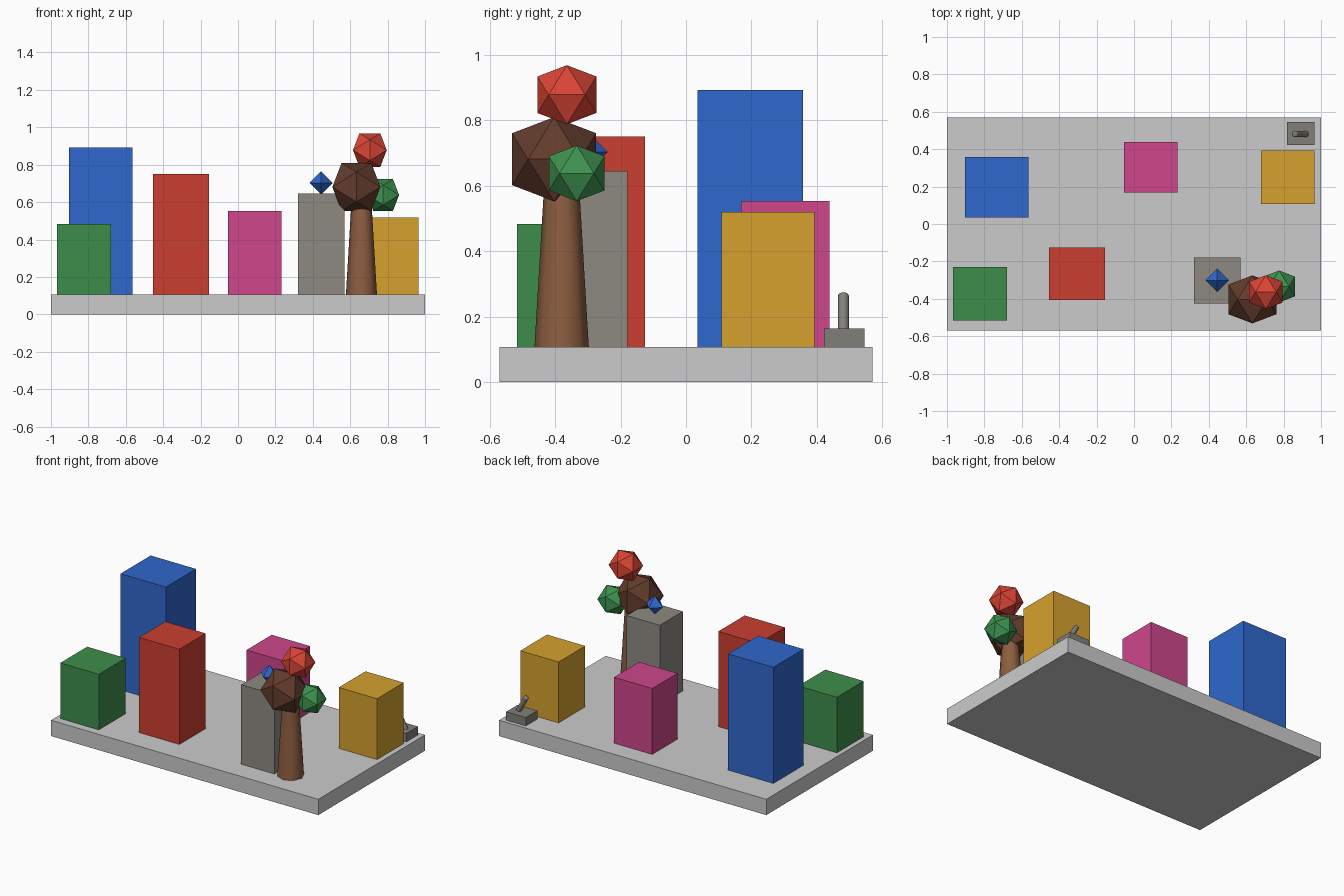
import bpy, bmesh, math
from mathutils import Vector

if "Cube" in bpy.data.objects:
    bpy.data.objects.remove(bpy.data.objects["Cube"])


def paint(obj, rgb):
    """Assign a flat viewport colour given as 0-255 sRGB."""
    if rgb:
        mat = bpy.data.materials.new(obj.name + "_colour")
        mat.diffuse_color = [(c / 255) ** 2.2 for c in rgb] + [1]
        mat.use_nodes = True
        mat.node_tree.nodes["Principled BSDF"].inputs["Base Color"].default_value = mat.diffuse_color
        obj.data.materials.append(mat)


def block(name, x0, x1, y0, y1, z0, z1, rgb=None):
    bpy.ops.mesh.primitive_cube_add(
        size=1, location=((x0 + x1) / 2, (y0 + y1) / 2, (z0 + z1) / 2))
    obj = bpy.context.object
    obj.name = name
    obj.scale = (x1 - x0, y1 - y0, z1 - z0)
    bpy.ops.object.transform_apply(location=False, rotation=False, scale=True)
    paint(obj, rgb)
    return obj


def hull(name, points, radius, centre, rgb):
    """Flat-faced solid: convex hull of points pushed out to a radius."""
    bm = bmesh.new()
    for p in points:
        bm.verts.new(Vector(p).normalized() * radius)
    bmesh.ops.convex_hull(bm, input=bm.verts)
    bmesh.ops.recalc_face_normals(bm, faces=bm.faces)
    mesh = bpy.data.meshes.new(name)
    bm.to_mesh(mesh)
    bm.free()
    obj = bpy.data.objects.new(name, mesh)
    obj.location = centre
    bpy.context.collection.objects.link(obj)
    paint(obj, rgb)


# Base plate
TOP = 0.107
block("base_plate", -1, 1, -0.57, 0.57, 0, TOP)

# Towers: x range, y range, top height, colour
towers = {
    "blue_tower": (-0.904, -0.565, 0.035, 0.357, 0.893, (50, 103, 203)),
    "red_tower": (-0.455, -0.154, -0.407, -0.126, 0.751, (203, 65, 52)),
    "green_tower": (-0.968, -0.68, -0.517, -0.23, 0.483, (64, 140, 76)),
    "pink_tower": (-0.054, 0.232, 0.168, 0.438, 0.553, (205, 72, 138)),
    "grey_tower": (0.321, 0.569, -0.424, -0.178, 0.645, (140, 137, 128)),
    "yellow_tower": (0.679, 0.965, 0.108, 0.393, 0.519, (212, 160, 50)),
}
for name, (x0, x1, y0, y1, z1, rgb) in towers.items():
    block(name, x0, x1, y0, y1, TOP, z1, rgb)

# Switch base and tilted round-ended lever
block("switch_base", 0.818, 0.965, 0.422, 0.545, TOP, 0.164, (128, 126, 120))
a, b = Vector((0.925, 0.481, 0.145)), Vector((0.857, 0.481, 0.269))
bpy.ops.mesh.primitive_cylinder_add(
    vertices=12, radius=0.017, depth=(b - a).length, location=(a + b) / 2,
    rotation=(0, math.atan2(b.x - a.x, b.z - a.z), 0))
lever = bpy.context.object
lever.name = "switch_lever"
bevel = lever.modifiers.new("round_ends", "BEVEL")
bevel.width = 0.008
bevel.segments = 3
bevel.limit_method = "ANGLE"
bevel.angle_limit = math.radians(60)
paint(lever, (128, 126, 120))
bpy.ops.object.shade_smooth_by_angle(angle=math.radians(40))

# Tree trunk
bpy.ops.mesh.primitive_cone_add(
    vertices=8, radius1=0.083, radius2=0.049, depth=0.57,
    location=(0.66, -0.38, TOP + 0.285))
trunk = bpy.context.object
trunk.name = "tree_trunk"
paint(trunk, (139, 94, 66))
bpy.ops.object.shade_smooth_by_angle(angle=math.radians(50))

# Faceted foliage balls (icosahedra from three golden rectangles)
t = (1 + 5 ** 0.5) / 2
ico = []
for i in (-1, 1):
    for j in (-t, t):
        ico += [(i, 0, j), (0, j, i), (j, i, 0)]
hull("foliage_brown", ico, 0.151, (0.633, -0.403, 0.681), (98, 62, 48))
hull("foliage_red", ico, 0.106, (0.705, -0.364, 0.878), (217, 70, 56))
hull("foliage_green", ico, 0.1, (0.776, -0.334, 0.638), (64, 145, 80))

# Blue gem resting on the grey tower
octa = [tuple(s if k == axis else 0 for k in range(3))
        for axis in range(3) for s in (-1, 1)]
hull("blue_gem", octa, 0.062, (0.445, -0.301, 0.703), (50, 103, 203))
